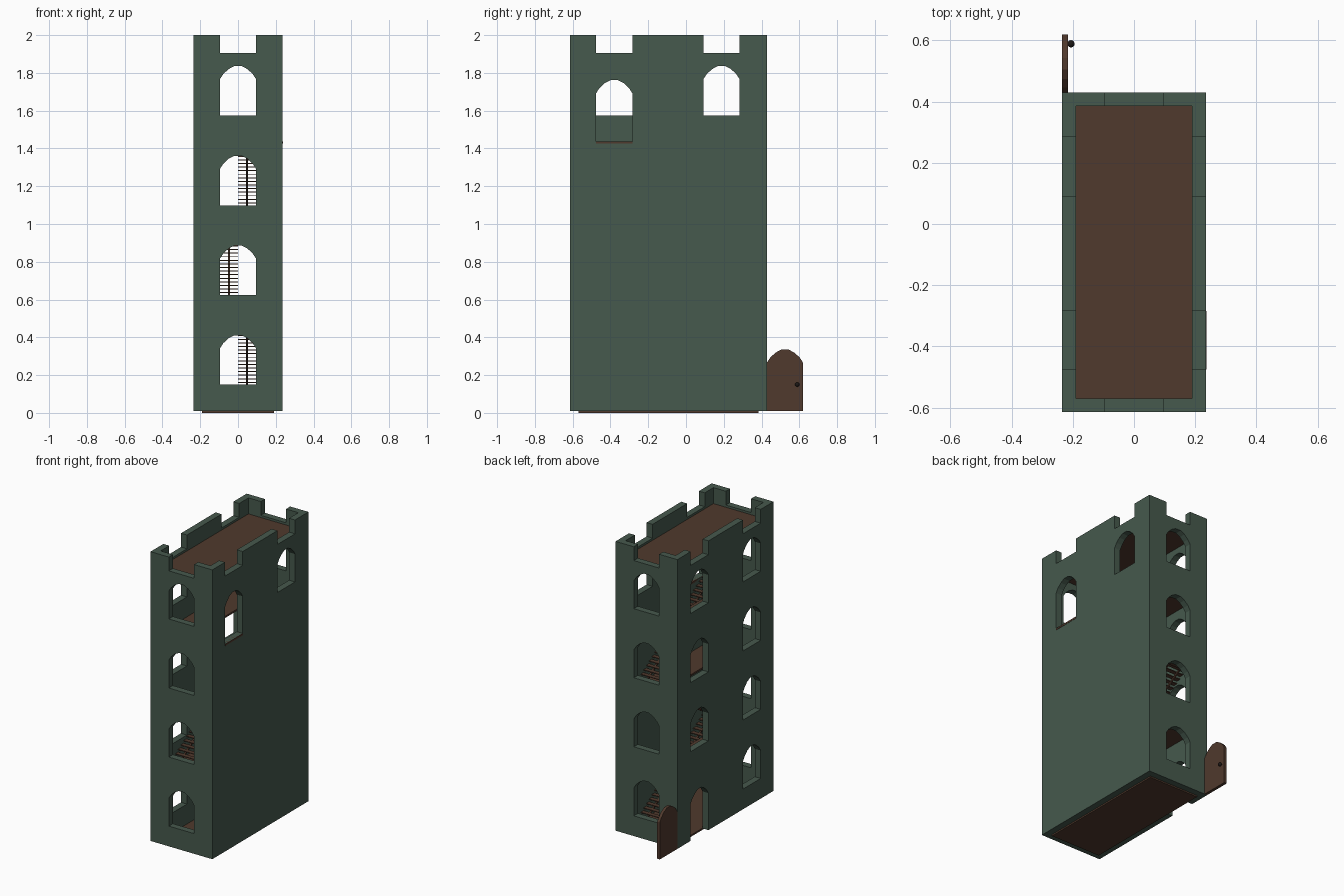
import bpy, bmesh, math
from mathutils import Matrix, Vector

if "Cube" in bpy.data.objects:
    bpy.data.objects.remove(bpy.data.objects["Cube"], do_unlink=True)


def material(name, rgb):
    m = bpy.data.materials.new(name)
    m.use_nodes = True
    m.diffuse_color = (*rgb, 1)
    m.node_tree.nodes["Principled BSDF"].inputs["Base Color"].default_value = (*rgb, 1)
    return m


GREEN = material("green stone", (0.061, 0.1, 0.074))
BROWN = material("brown wood", (0.08, 0.041, 0.026))
DARK = material("dark knob", (0.012, 0.009, 0.008))

# Main dimensions: outer shell, inner room, storeys
X, Y0, Y1 = 0.235, -0.615, 0.43
WALL = 0.045
IX, IY0, IY1 = X - WALL, Y0 + WALL, Y1 - WALL
BASE, TOP, STOREY = 0.01, 2.0, 0.475
HALF = 0.096                      # half width of every opening
BAYS = (-0.38, 0.188)             # opening centres along the long sides
STAIR0, STAIR1 = -0.47, 0.28      # stair run along y
SLAB = 0.012


def box(bm, x0, x1, y0, y1, z0, z1):
    size = Vector((x1 - x0, y1 - y0, z1 - z0))
    mid = Vector((x0 + x1, y0 + y1, z0 + z1)) / 2
    bmesh.ops.create_cube(bm, size=1, matrix=Matrix.Translation(mid) @ Matrix.Diagonal((*size, 1)))


def arch(bm, place, z, height, d0, d1):
    """Arched prism; place(u, d) gives x, y from the across and depth positions."""
    shoulder = height - 0.07
    half = [(HALF, 0), (HALF, shoulder), (0.078, height - 0.042), (0.05, height - 0.016), (0.019, height)]
    outline = half + [(-u, h) for u, h in reversed(half)]
    rings = [[bm.verts.new((*place(u, d), z + h)) for u, h in outline] for d in (d0, d1)]
    bm.faces.new(rings[0])
    bm.faces.new(rings[1][::-1])
    n = len(outline)
    for i in range(n):
        j = (i + 1) % n
        bm.faces.new((rings[0][i], rings[1][i], rings[1][j], rings[0][j]))


def make(name, bm, mat):
    bmesh.ops.recalc_face_normals(bm, faces=bm.faces)
    mesh = bpy.data.meshes.new(name)
    bm.to_mesh(mesh)
    bm.free()
    mesh.materials.append(mat)
    ob = bpy.data.objects.new(name, mesh)
    bpy.context.collection.objects.link(ob)
    return ob


# Tower walls: a solid block, hollowed and cut
bm = bmesh.new()
box(bm, -X, X, Y0, Y1, BASE, TOP)
walls = make("tower_walls", bm, GREEN)

bm = bmesh.new()
box(bm, -IX, IX, IY0, IY1, -0.2, TOP + 0.2)
room = make("room_cutter", bm, GREEN)

bm = bmesh.new()
OUT, IN = 0.02, 0.03


def side(sign, y):
    return lambda u, d: (sign * (X + d), y + u)


def end(sign):
    return lambda u, d: (u, Y1 + d if sign > 0 else Y0 - d)


WINDOW, DOOR = 0.262, 0.325
depth = (-WALL - IN, OUT)
for level in range(4):
    sill = 0.149 + level * STOREY
    # Windows on both narrow ends and on the right-hand long side
    for s in (-1, 1):
        arch(bm, end(s), sill, WINDOW, *depth)
    arch(bm, side(-1, BAYS[0]), sill, WINDOW, *depth)
    if level:
        arch(bm, side(-1, BAYS[1]), sill, WINDOW, *depth)
# Ground doorway, upper doorway and the single window on the other long side
arch(bm, side(-1, BAYS[1]), -0.05, DOOR + 0.06, *depth)
arch(bm, side(1, BAYS[0]), 1.437, DOOR, *depth)
arch(bm, side(1, BAYS[1]), 0.149 + 3 * STOREY, WINDOW, *depth)
# Gaps between the battlements
GAP = 1.905
for s in (-1, 1):
    for y in BAYS:
        xs = sorted((s * (X + OUT), s * (IX - IN)))
        box(bm, *xs, y - HALF, y + HALF, GAP, TOP + 0.1)
box(bm, -HALF, HALF, Y0 - OUT, IY0 + IN, GAP, TOP + 0.1)
box(bm, -HALF, HALF, IY1 - IN, Y1 + OUT, GAP, TOP + 0.1)
openings = make("opening_cutter", bm, GREEN)

for cutter in (room, openings):
    mod = walls.modifiers.new(cutter.name, "BOOLEAN")
    mod.operation, mod.solver, mod.object = "DIFFERENCE", "EXACT", cutter
bpy.context.view_layer.update()
cut = bpy.data.meshes.new_from_object(walls.evaluated_get(bpy.context.evaluated_depsgraph_get()))
walls.modifiers.clear()
walls.data = cut
for cutter in (room, openings):
    bpy.data.objects.remove(cutter, do_unlink=True)

# Ground floor and roof deck
for name, z in (("ground_floor", 0), ("roof_deck", 1.878)):
    bm = bmesh.new()
    box(bm, -IX, IX, IY0, IY1, z, z + SLAB)
    make(name, bm, BROWN)

# Upper floors with a stairwell, and the open stair leading up to each
STEPS = 25
for level in range(3):
    s = 1 if level % 2 == 0 else -1
    low = level * STOREY + SLAB
    top = low + STOREY
    stair_x = sorted((0, s * IX))
    bm = bmesh.new()
    box(bm, *sorted((0, -s * IX)), IY0, IY1, top - SLAB, top)
    box(bm, *stair_x, IY0, STAIR0, top - SLAB, top)
    box(bm, *stair_x, STAIR1, IY1, top - SLAB, top)
    if level == 2:
        # Sill of the upper doorway
        box(bm, IX, X + 0.002, BAYS[0] - HALF, BAYS[0] + HALF, top - SLAB, top)
    make(f"upper_floor_{level + 1}", bm, BROWN)

    bm = bmesh.new()
    start, finish = (STAIR1, STAIR0) if s > 0 else (STAIR0, STAIR1)
    step = (finish - start) / STEPS
    for i in range(STEPS):
        y, z = start + i * step, low + (i + 1) * STOREY / STEPS
        box(bm, *stair_x, *sorted((y, y + step)), z - 0.005, z)
    # Two sloping beams under the treads
    slope = math.atan2(STOREY, finish - start)
    length = math.hypot(STOREY, finish - start) - 0.03
    for x in (0.25, 0.75):
        spot = Matrix.Translation((s * IX * x, (start + finish) / 2, (low + top) / 2 - 0.008))
        bmesh.ops.create_cube(bm, size=1, matrix=spot @ Matrix.Rotation(slope, 4, "X")
                              @ Matrix.Diagonal((0.01, length, 0.012, 1)))
    make(f"staircase_{level + 1}", bm, BROWN)

# Open door standing out past the back corner, with its knob
bm = bmesh.new()
arch(bm, side(-1, Y1 + HALF - 0.002), BASE, DOOR, -0.02, 0)
make("door", bm, BROWN)

bm = bmesh.new()
bmesh.ops.create_uvsphere(bm, u_segments=12, v_segments=8, radius=0.012,
                          matrix=Matrix.Translation((-0.206, 0.589, 0.15)))
knob = make("door_knob", bm, DARK)
for p in knob.data.polygons:
    p.use_smooth = True
